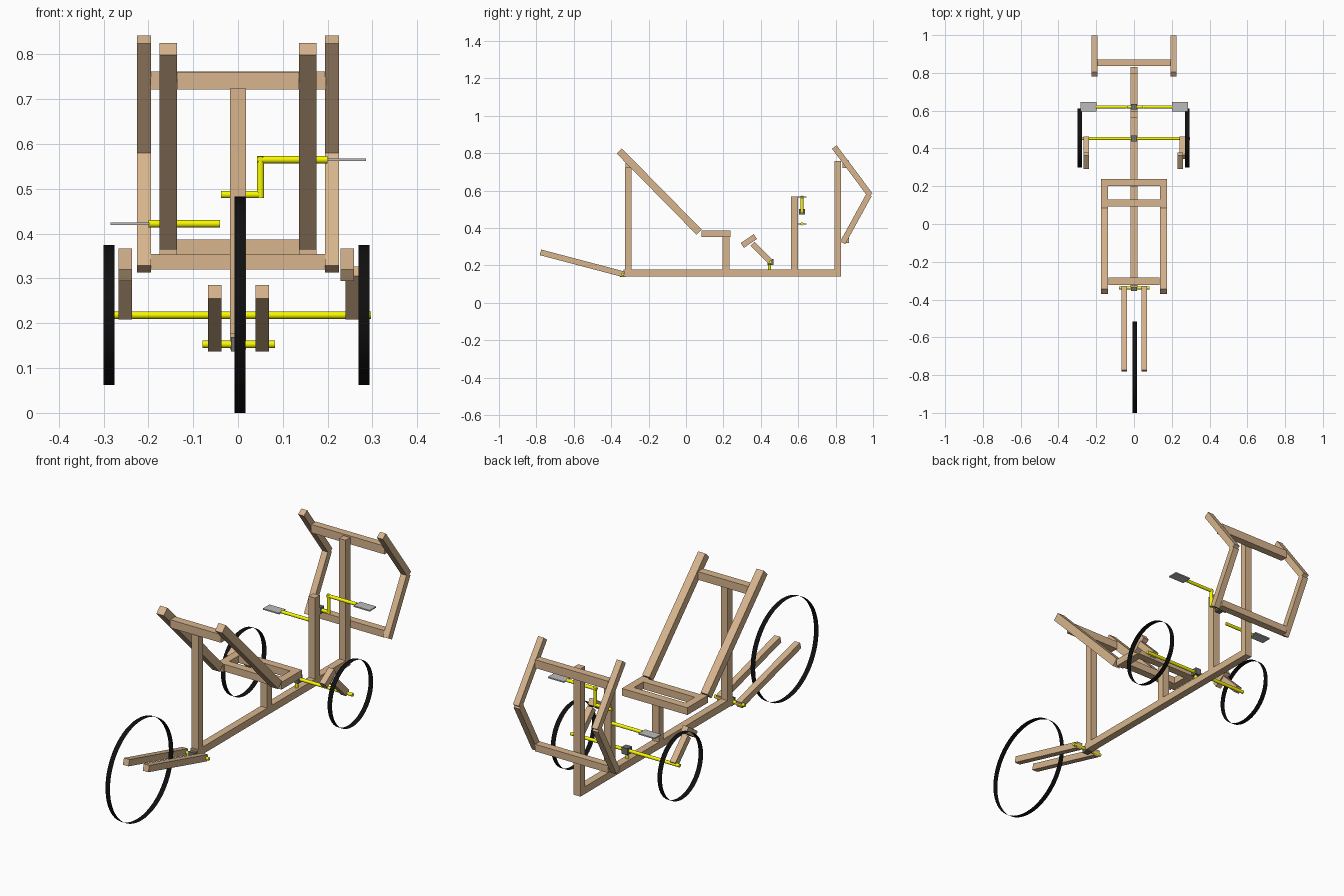
import bpy
from math import atan2, hypot, pi, radians

if "Cube" in bpy.data.objects:
    bpy.data.objects.remove(bpy.data.objects["Cube"])


def material(name, r, g, b):
    m = bpy.data.materials.new(name)
    m.diffuse_color = (r, g, b, 1)
    m.use_nodes = True
    m.node_tree.nodes["Principled BSDF"].inputs["Base Color"].default_value = m.diffuse_color
    return m


WOOD = material("wood", 0.68, 0.46, 0.27)
YELLOW = material("yellow_metal", 0.95, 0.95, 0.0)
GREY = material("light_metal", 0.5, 0.5, 0.5)
DARK = material("dark_metal", 0.16, 0.16, 0.16)
BLACK = material("rubber", 0.005, 0.005, 0.005)


def finish(name, mat):
    o = bpy.context.object
    o.name = name
    o.data.materials.append(mat)
    return o


def box(name, x, y, z, mat=WOOD):
    """Box from (min, max) ranges on each axis."""
    bpy.ops.mesh.primitive_cube_add(size=1, location=[sum(r) / 2 for r in (x, y, z)])
    o = finish(name, mat)
    o.scale = [r[1] - r[0] for r in (x, y, z)]
    return o


def bar(name, x, p, q, width, height):
    """Slanted beam between two (y, z) points."""
    dy, dz = q[0] - p[0], q[1] - p[1]
    bpy.ops.mesh.primitive_cube_add(size=1, location=(x, (p[0] + q[0]) / 2, (p[1] + q[1]) / 2),
                                    rotation=(atan2(dz, dy), 0, 0))
    o = finish(name, WOOD)
    o.scale = (width, hypot(dy, dz), height)
    return o


def cyl(name, loc, radius, depth, axis, mat=YELLOW, sides=24, cap='NGON'):
    rot = (0, pi / 2, 0) if axis == 'X' else (0, 0, 0)
    bpy.ops.mesh.primitive_cylinder_add(vertices=sides, radius=radius, depth=depth,
                                        location=loc, rotation=rot, end_fill_type=cap)
    bpy.ops.object.shade_smooth_by_angle(angle=radians(35))
    return finish(name, mat)


def rod(name, x0, x1, y, z):
    return cyl(name, ((x0 + x1) / 2, y, z), 0.008, x1 - x0, 'X')


def hub(name, y, z, s=0.016):
    return box(name, (-s, s), (y - s, y + s), (z - s, z + s), DARK)


# Main beam and its posts
C = (-0.018, 0.018)
box("main_beam", C, (-0.335, 0.795), (0.142, 0.177))
box("backrest_post", C, (-0.327, -0.291), (0.177, 0.724))
box("seat_post", C, (0.196, 0.233), (0.177, 0.353))
box("pedal_post", C, (0.562, 0.598), (0.177, 0.568))
box("fairing_post", C, (0.795, 0.83), (0.142, 0.758))

# Seat frame and reclined backrest
box("seat_front_rail", (-0.175, 0.175), (0.201, 0.239), (0.352, 0.387))
box("seat_rear_rail", (-0.137, 0.137), (0.092, 0.13), (0.352, 0.387))
box("backrest_crossbar", (-0.136, 0.136), (-0.323, -0.284), (0.722, 0.761))
for s, side in ((-1, "left"), (1, "right")):
    x = s * 0.156
    box("seat_side_rail_" + side, (x - 0.019, x + 0.019), (0.083, 0.201), (0.352, 0.387))
    bar("backrest_bar_" + side, x, (-0.357, 0.812), (0.07, 0.378), 0.039, 0.039)

    # Bent bars at the nose
    bar("nose_upper_bar_" + side, s * 0.21, (0.793, 0.833), (0.985, 0.576), 0.031, 0.031)
    bar("nose_lower_bar_" + side, s * 0.21, (0.979, 0.578), (0.838, 0.321), 0.031, 0.031)

    # Trailing fork for the single wheel
    bar("fork_arm_" + side, s * 0.053 + 0.001, (-0.778, 0.27), (-0.331, 0.152), 0.03, 0.031)

for z0, z1, name in ((0.722, 0.762, "upper"), (0.32, 0.354, "lower")):
    box("nose_crossbar_" + name, (-0.195, 0.196), (0.836, 0.872), (z0, z1))

# Steering levers with their grips
for side, stem_x, grip_x in (("left", -0.252, -0.252), ("right", 0.255, 0.244)):
    bar("steering_lever_" + side, stem_x, (0.452, 0.219), (0.355, 0.316), 0.03, 0.031)
    bar("steering_grip_" + side, grip_x, (0.301, 0.307), (0.371, 0.354), 0.03, 0.031)

# Fork pivot and two-wheel axle
rod("fork_pivot_rod", -0.079, 0.083, -0.338, 0.153)
hub("fork_pivot_hub", -0.338, 0.153)
rod("wheel_axle", -0.284, 0.297, 0.452, 0.218)
hub("axle_hub", 0.452, 0.218)
cyl("axle_pivot_pin", (0, 0.447, 0.19), 0.008, 0.04, 'Z')

# Crank and pedals
Y = 0.62
rod("crank_axle", -0.038, 0.05, Y, 0.487)
hub("crank_hub", Y, 0.487, 0.015)
cyl("crank_arm", (0.05, Y, 0.526), 0.008, 0.092, 'Z')
rod("pedal_rod_right", 0.042, 0.2, Y, 0.565)
rod("pedal_rod_left", -0.2, -0.04, Y, 0.422)
box("pedal_right", (0.2, 0.286), (0.595, 0.645), (0.562, 0.568), GREY)
box("pedal_left", (-0.284, -0.198), (0.595, 0.645), (0.419, 0.425), GREY)

# Wheels: thin open hoops
for name, x, y, z, r in (("rear_wheel", 0.0045, -0.758, 0.2415, 0.2415),
                         ("left_wheel", -0.288, 0.455, 0.2185, 0.1565),
                         ("right_wheel", 0.281, 0.455, 0.2185, 0.1565)):
    cyl(name, (x, y, z), r, 0.024, 'X', BLACK, 64, 'NOTHING')
